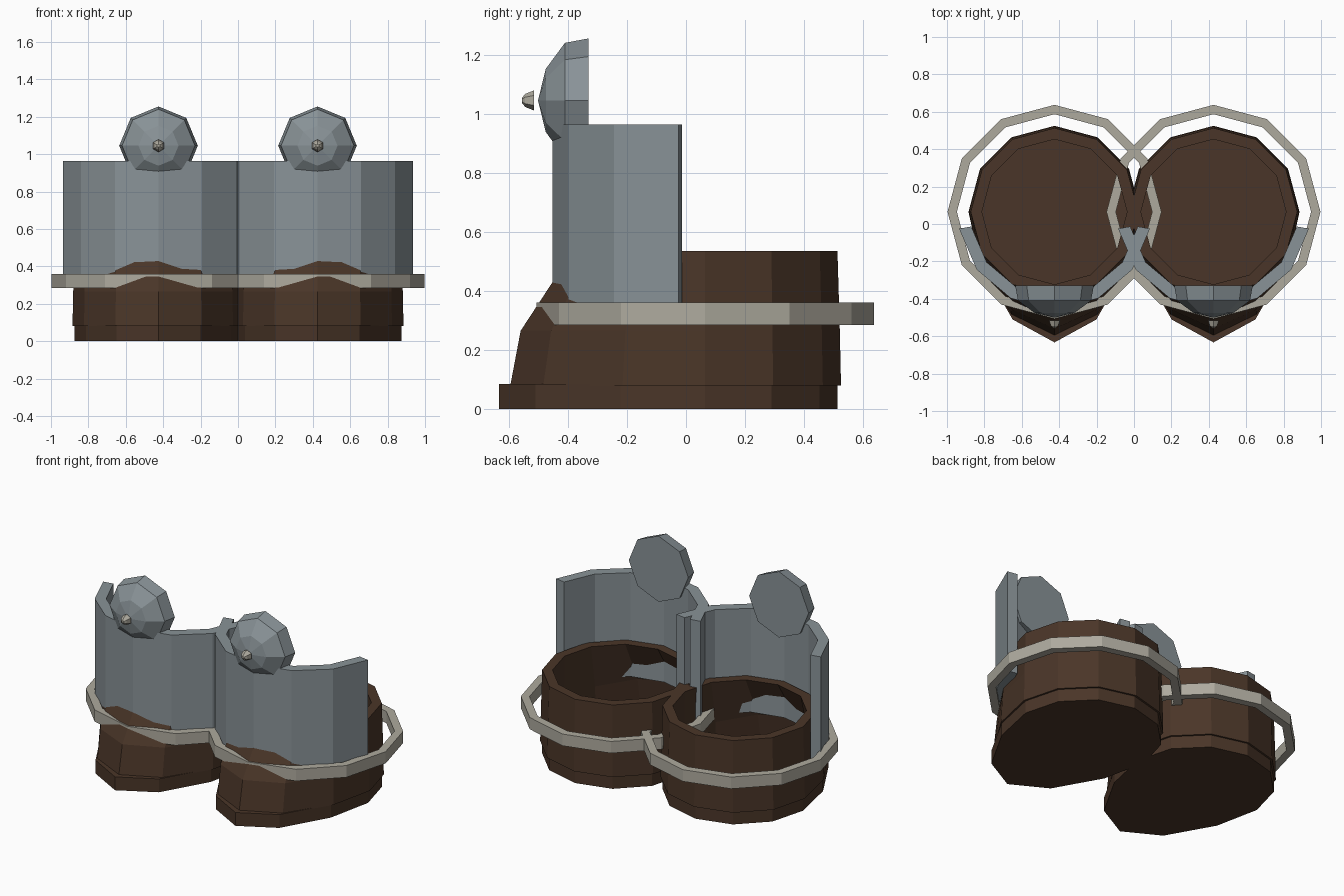
import bpy, bmesh
from math import sin, cos, radians, tau

if "Cube" in bpy.data.objects:
    bpy.data.objects.remove(bpy.data.objects["Cube"])

CX, CY = 0.425, 0.065   # centre of the right leg


def material(name, rgb):
    m = bpy.data.materials.new(name)
    m.diffuse_color = (*rgb, 1)
    m.use_nodes = True
    m.node_tree.nodes["Principled BSDF"].inputs["Base Color"].default_value = m.diffuse_color
    return m


LEATHER = material("brown_leather", (0.068, 0.036, 0.021))
STEEL = material("steel", (0.25, 0.29, 0.31))
TRIM = material("pale_trim", (0.42, 0.40, 0.34))


def skin(name, rings, mat, closed_rings=True, loop=False):
    """Join rings of points with quads, cap or close them, and mirror across x."""
    bm = bmesh.new()
    vs = [[bm.verts.new(p) for p in r] for r in rings]
    n = len(vs[0])
    pairs = list(zip(vs, vs[1:])) + ([(vs[-1], vs[0])] if loop else [])
    for a, b in pairs:
        for i in range(n if closed_rings else n - 1):
            j = (i + 1) % n
            bm.faces.new((a[i], a[j], b[j], b[i]))
    if not loop:
        bm.faces.new(vs[0][::-1])
        bm.faces.new(vs[-1])
    bmesh.ops.remove_doubles(bm, verts=bm.verts, dist=1e-5)
    bmesh.ops.recalc_face_normals(bm, faces=bm.faces)
    me = bpy.data.meshes.new(name)
    bm.to_mesh(me)
    bm.free()
    me.materials.append(mat)
    ob = bpy.data.objects.new(name, me)
    bpy.context.collection.objects.link(ob)
    mod = ob.modifiers.new("other_leg", 'MIRROR')
    mod.use_mirror_merge = False
    return ob


def boot_ring(r, z, toe=0.0):
    """Twelve-sided ring whose front is pushed forward by toe."""
    pts = []
    for i in range(12):
        a = tau * i / 12
        s = sin(a)
        push = toe * s * s if s < -0.01 else 0
        pts.append((CX + r * cos(a), CY + r * s - push, z))
    return pts


def dome(name, profile, sides, mat):
    """Dome facing -y from (y, radius) pairs."""
    rings = [[(CX + r * sin(tau * i / sides), y, 1.045 + r * cos(tau * i / sides))
              for i in range(sides)] for y, r in profile]
    return skin(name, rings, mat)


# soles and hollow boots with bulging toes
skin("sole", [boot_ring(0.448, 0, 0.25), boot_ring(0.448, 0.085, 0.25)], LEATHER)
skin("boot", [boot_ring(0.46, 0.08, 0.20), boot_ring(0.456, 0.265, 0.169),
              boot_ring(0.448, 0.535), boot_ring(0.388, 0.535),
              boot_ring(0.39, 0.265, 0.165), boot_ring(0.39, 0.10, 0.20)], LEATHER)

# ankle bands
skin("ankle_band", [boot_ring(0.572, 0.285), boot_ring(0.572, 0.36),
                    boot_ring(0.522, 0.36), boot_ring(0.522, 0.285)], TRIM, loop=True)

# curved shin plates around the front
plate = []
for i in range(7):
    a = radians(190 + 160 * i / 6)
    plate.append([(CX + r * cos(a), CY + r * sin(a), z)
                  for r, z in ((0.518, 0.30), (0.518, 0.963), (0.452, 0.963), (0.452, 0.30))])
skin("shin_plate", plate, STEEL)

# knee caps and their rivets
dome("knee_cap", [(-0.33, 0.21), (-0.41, 0.195), (-0.475, 0.107), (-0.501, 0.001)], 8, STEEL)
dome("knee_rivet", [(-0.515, 0.034), (-0.545, 0.022), (-0.556, 0.008)], 6, TRIM)
